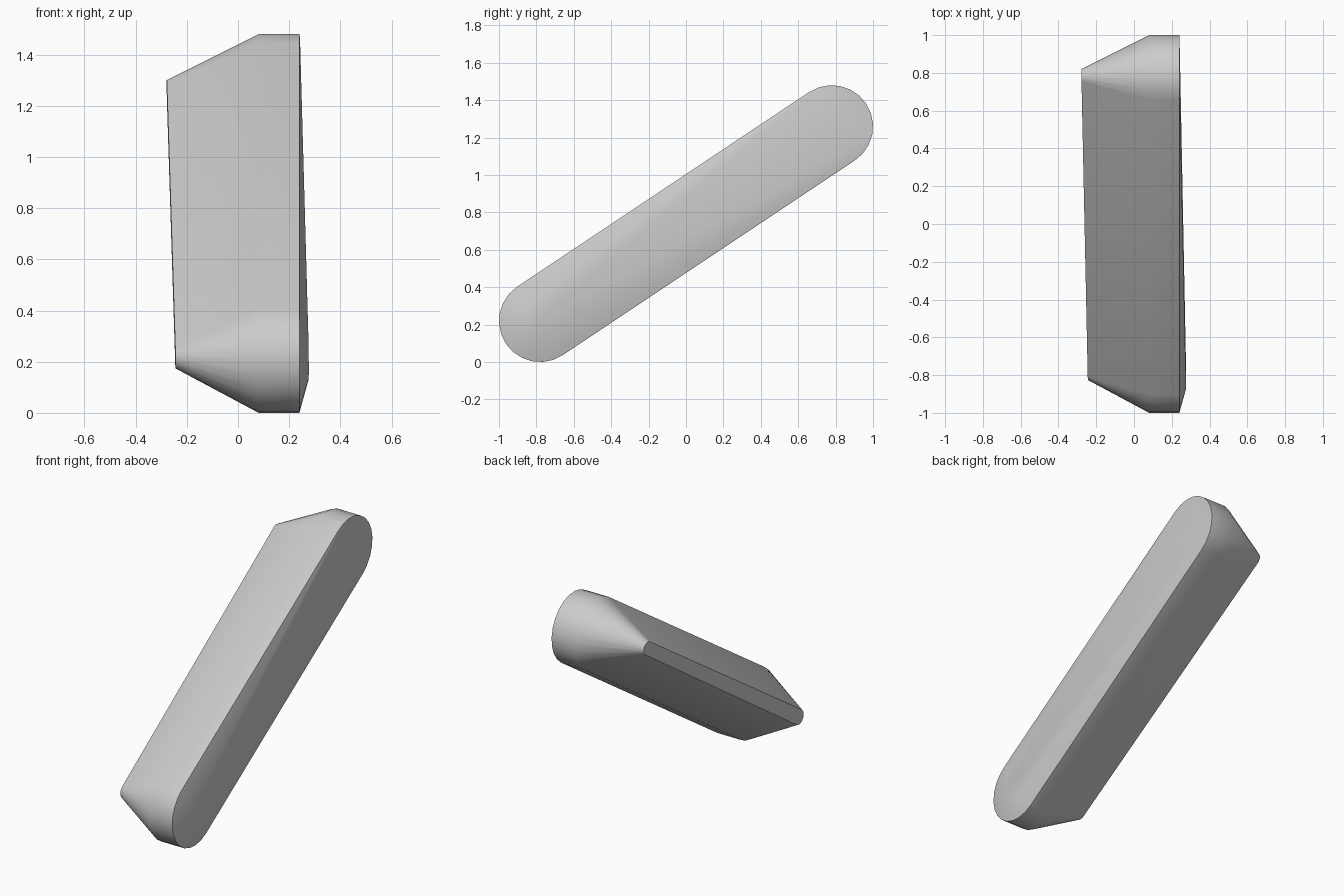
import bpy
import bmesh
from math import sin, cos, pi, atan2, hypot

if "Cube" in bpy.data.objects:
    bpy.data.objects.remove(bpy.data.objects["Cube"], do_unlink=True)

# Slanted centre line of the bar in the y-z plane
HALF_Y, LOW_Z, HIGH_Z = 0.78, 0.22, 1.26
MID_Z = (LOW_Z + HIGH_Z) / 2
HALF_Z = (HIGH_Z - LOW_Z) / 2
TILT = atan2(HALF_Z, HALF_Y)
HALF = hypot(HALF_Y, HALF_Z)
SEGMENTS = 12


def stadium_ring(bm, x_low, x_high, r_low, r_high):
    """Rounded-end outline; x slides evenly from the low end to the high end."""
    ring = []
    for side, radius in ((1, r_high), (-1, r_low)):
        for i in range(SEGMENTS + 1):
            a = -pi / 2 + pi * i / SEGMENTS
            u = side * (HALF + radius * cos(a))
            v = side * radius * sin(a)
            x = x_low + (x_high - x_low) * (u + HALF) / (2 * HALF)
            y = u * cos(TILT) - v * sin(TILT)
            z = MID_Z + u * sin(TILT) + v * cos(TILT)
            ring.append(bm.verts.new((x, y, z)))
    return ring


# Grey material
grey = bpy.data.materials.new("light grey")
grey.use_nodes = True
colour = (0.6, 0.6, 0.6, 1)
grey.diffuse_color = colour
grey.node_tree.nodes["Principled BSDF"].inputs["Base Color"].default_value = colour

# Bar: narrow sloping edge, taper, straight band, shallow bevelled face
bm = bmesh.new()
rings = [stadium_ring(bm, *r) for r in (
    (-0.245, -0.278, 0.046, 0.04),
    (0.08, 0.08, 0.22, 0.22),
    (0.24, 0.24, 0.22, 0.22),
    (0.275, 0.243, 0.09, 0.212),
)]
for a, b in zip(rings, rings[1:]):
    for i in range(len(a)):
        j = (i + 1) % len(a)
        bm.faces.new((a[i], a[j], b[j], b[i]))
bm.faces.new(rings[0])
bm.faces.new(rings[-1])
bmesh.ops.recalc_face_normals(bm, faces=bm.faces[:])

mesh = bpy.data.meshes.new("slanted_bar")
bm.to_mesh(mesh)
bm.free()
mesh.materials.append(grey)
bar = bpy.data.objects.new("slanted_bar", mesh)
bpy.context.collection.objects.link(bar)

# Smooth curves, sharp rims
bpy.ops.object.select_all(action="DESELECT")
bar.select_set(True)
bpy.context.view_layer.objects.active = bar
bpy.ops.object.shade_smooth_by_angle(angle=pi / 6)
